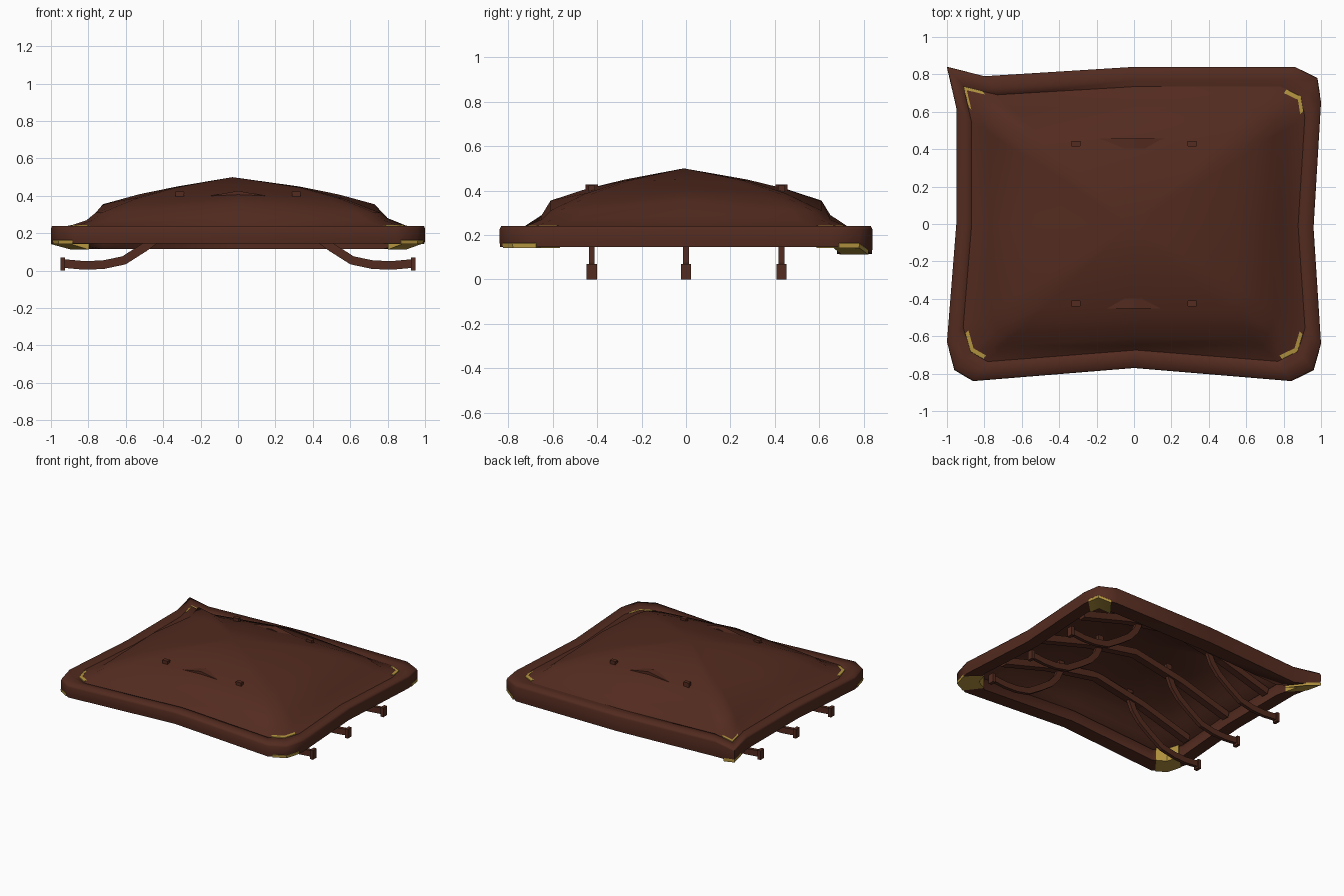
import bpy, bmesh, math
from mathutils import Vector

if "Cube" in bpy.data.objects:
    bpy.data.objects.remove(bpy.data.objects["Cube"])


def material(name, rgb):
    m = bpy.data.materials.new(name)
    m.diffuse_color = (*rgb, 1)
    m.use_nodes = True
    m.node_tree.nodes["Principled BSDF"].inputs["Base Color"].default_value = m.diffuse_color
    return m


BROWN = material("brown leather", (0.086, 0.024, 0.014))
GOLD = material("dull gold", (0.46, 0.30, 0.05))


def make(name, verts, faces, mat, smooth=None):
    me = bpy.data.meshes.new(name)
    me.from_pydata(verts, [], faces)
    bm = bmesh.new()
    bm.from_mesh(me)
    bmesh.ops.recalc_face_normals(bm, faces=bm.faces)
    bm.to_mesh(me)
    bm.free()
    ob = bpy.data.objects.new(name, me)
    bpy.context.collection.objects.link(ob)
    me.materials.append(mat)
    if smooth:
        bpy.ops.object.select_all(action='DESELECT')
        ob.select_set(True)
        bpy.context.view_layer.objects.active = ob
        bpy.ops.object.shade_smooth_by_angle(angle=math.radians(smooth))
    return ob


# Outer outline of the padded rim, seen from above
OUT = [(-1, -0.63), (-0.96, -0.78), (-0.86, -0.84), (0, -0.77), (0.84, -0.84),
       (0.96, -0.78), (1, -0.64), (0.96, -0.02), (1, 0.65), (0.98, 0.78),
       (0.86, 0.84), (0, 0.84), (-0.8, 0.79), (-1, 0.84), (-0.95, 0.62), (-0.95, 0)]


def inset(p, t):
    return p[0] * (1 - 0.10 * t), p[1] * (1 - 0.14 * t)


def base(p):
    """Underside height: the back edge sags between its corners."""
    return 0.115 if p[1] > 0.75 and abs(p[0]) < 0.9 else 0.145


def ring_sweep(name, path, section, mat, closed, smooth):
    """Sweep a closed (inset, height, measured-from-underside) section along outline points."""
    n, k = len(path), len(section)
    verts = []
    for p in path:
        for t, z, low in section:
            verts.append((*inset(p, t), base(p) + z if low else z))
    faces = []
    for i in range(n if closed else n - 1):
        j = (i + 1) % n
        for a in range(k):
            b = (a + 1) % k
            faces.append((i * k + a, i * k + b, j * k + b, j * k + a))
    if not closed:
        faces += [tuple(range(k)), tuple(range((n - 1) * k, n * k))]
    return make(name, verts, faces, mat, smooth)


# Padded rim
ring_sweep("rim", OUT,
           [(0.02, 0, True), (0, 0.03, True), (0, 0.225, False), (0.06, 0.24, False),
            (0.6, 0.24, False), (1, 0.232, False), (1, 0, True)], BROWN, True, 80)

# Gold corner guards under the rim, their inner lips just showing on top
guard = [(-0.008, 0.016, True), (0.0, -0.003, True), (1.06, -0.003, True),
         (1.06, 0.243, False), (0.90, 0.240, False), (0.85, 0.2, False), (0.3, 0.2, False)]
for label, ids, cut in (("front_left", (0, 1, 2), 0.25), ("front_right", (4, 5, 6), 0.25),
                        ("back_right", (8, 9, 10), 0.3), ("back_left", (12, 13, 14), 0.45)):
    a, b, c = (Vector(OUT[i]) for i in ids)
    ring_sweep(label + "_corner_guard", [a.lerp(b, cut), b, c.lerp(b, cut)],
               guard, GOLD, False, 40)

# Domed cover: rings shrinking from the rim to the crown, lower toward the corners
RINGS = [(1.02, 0.233, 0), (0.90, 0.29, 0.02), (0.845, 0.355, 0.045),
         (0.62, 0.408, 0.02), (0.38, 0.45, 0.005)]
n = len(OUT)
verts, faces = [], []
for s, z, drop in RINGS:
    for p in OUT:
        x, y = inset(p, 1)
        if s < 0.95 and abs(x) < 0.1 and y < 0:
            y *= 1.09
        corner = abs(p[0]) > 0.1 and abs(p[1]) > 0.1
        verts.append((x * s, y * s, z - drop * corner))
for r in range(len(RINGS) - 1):
    for i in range(n):
        j = (i + 1) % n
        faces.append((r * n + i, r * n + j, (r + 1) * n + j, (r + 1) * n + i))
verts.append((-0.03, -0.01, 0.50))
faces += [((len(RINGS) - 1) * n + i, (len(RINGS) - 1) * n + (i + 1) % n, len(verts) - 1)
          for i in range(n)]
make("domed_cover", verts, faces, BROWN, 80)


def bar(name, path, thick, y, width):
    """Rectangular bar following an x-z path."""
    pts = [Vector(p) for p in path]
    verts = []
    for i, p in enumerate(pts):
        d = (pts[min(i + 1, len(pts) - 1)] - pts[max(i - 1, 0)]).normalized()
        nrm = Vector((-d.y, d.x)) * thick / 2
        for q, yy in ((p + nrm, -1), (p + nrm, 1), (p - nrm, 1), (p - nrm, -1)):
            verts.append((q.x, y + yy * width / 2, q.y))
    m = len(pts)
    faces = [(i * 4 + a, i * 4 + (a + 1) % 4, i * 4 + 4 + (a + 1) % 4, i * 4 + 4 + a)
             for i in range(m - 1) for a in range(4)]
    faces += [(0, 1, 2, 3), tuple(range(m * 4 - 4, m * 4))]
    return make(name, verts, faces, BROWN)


# Three peaked cross beams, each with a pair of curved supports and end caps
LEG = [(0.31, 0.42), (0.315, 0.34), (0.35, 0.26), (0.41, 0.19), (0.50, 0.125),
       (0.61, 0.055), (0.72, 0.032), (0.82, 0.028), (0.93, 0.038)]
for row, y in (("front", -0.425), ("middle", 0.0), ("back", 0.43)):
    bar(row + "_cross_beam", [(-0.84, 0.205), (-0.42, 0.325), (0, 0.402), (0.42, 0.325),
                              (0.84, 0.205)], 0.05, y, 0.055)
    for side, sx in (("left", -1), ("right", 1)):
        nm = row + "_" + side
        bar(nm + "_curved_support", [(sx * x, z) for x, z in LEG], 0.046, y, 0.026)
        bar(nm + "_end_cap", [(sx * 0.925, 0.035), (sx * 0.95, 0.035)], 0.07, y, 0.046)
        bar(nm + "_top_cap", [(sx * 0.29, 0.402), (sx * 0.335, 0.402)], 0.04, y, 0.03)
